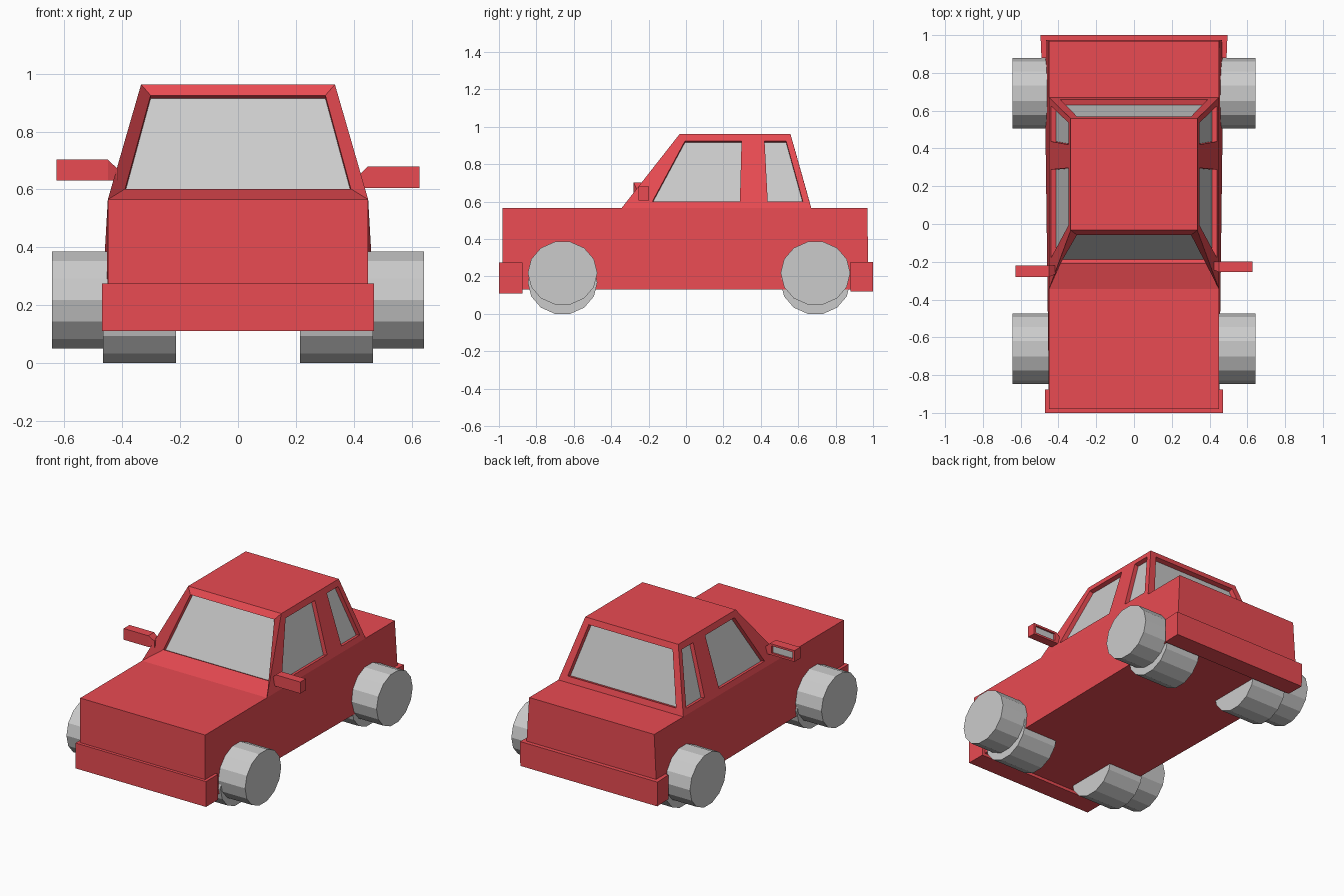
import bpy, bmesh, math
from mathutils import Vector

if "Cube" in bpy.data.objects:
    bpy.data.objects.remove(bpy.data.objects["Cube"])

red = bpy.data.materials.new("red_paint")
red.diffuse_color = (0.82, 0.07, 0.085, 1)
red.use_nodes = True
red.node_tree.nodes["Principled BSDF"].inputs["Base Color"].default_value = red.diffuse_color


def make(name, bm, mat=None, fix=True):
    if fix:
        bmesh.ops.recalc_face_normals(bm, faces=bm.faces)
    me = bpy.data.meshes.new(name)
    bm.to_mesh(me)
    bm.free()
    ob = bpy.data.objects.new(name, me)
    bpy.context.collection.objects.link(ob)
    if mat:
        me.materials.append(mat)
    return ob


def hexa(name, bottom, top, mat=red):
    """Six-sided block from two matching rings of four points."""
    bm = bmesh.new()
    a = [bm.verts.new(p) for p in bottom]
    b = [bm.verts.new(p) for p in top]
    bm.faces.new(a)
    bm.faces.new(b)
    for i in range(4):
        j = (i + 1) % 4
        bm.faces.new((a[i], a[j], b[j], b[i]))
    return make(name, bm, mat)


def rect(xf, y0, xr, y1, z):
    return [(-xf, y0, z), (xf, y0, z), (xr, y1, z), (-xr, y1, z)]


def box(name, x0, x1, y0, y1, z0, z1):
    ring = lambda z: [(x0, y0, z), (x1, y0, z), (x1, y1, z), (x0, y1, z)]
    return hexa(name, ring(z0), ring(z1))


# Lower body, flaring slightly at the rear bottom
hexa("body", rect(.45, -.98, .475, .975, .13), rect(.45, -.98, .45, .97, .565))

# Bumpers
box("front_bumper", -.47, .47, -1, -.875, .11, .275)
hexa("rear_bumper", rect(.49, .88, .493, 1, .12), rect(.49, .88, .495, 1, .278))

# Wheels: an outer one and a lower inner one at each corner
def wheel(name, x0, x1, y, z, n=14, ry=.186, rz=.172):
    bm = bmesh.new()
    rings = [[bm.verts.new((x, y + ry * math.cos(math.tau * i / n),
                            z + rz * math.sin(math.tau * i / n))) for i in range(n)]
             for x in (x0, x1)]
    for r in rings:
        bm.faces.new(r)
    for i in range(n):
        j = (i + 1) % n
        bm.faces.new((rings[0][i], rings[0][j], rings[1][j], rings[1][i]))
    make(name, bm)


for end, y in (("front", -.66), ("rear", .692)):
    for side, s in (("right", 1), ("left", -1)):
        wheel(f"{end}_{side}_wheel", s * .395, s * .643, y, .218)
        wheel(f"{end}_{side}_inner_wheel", s * .215, s * .466, y, .168)

# Cabin shell with recessed windows
cab, glass = bmesh.new(), bmesh.new()


def quad(bm, *pts):
    bm.faces.new([bm.verts.new(p) for p in pts])


def recess(hole, depth):
    """Window reveal and pane; hole points run anticlockwise seen from outside."""
    h = [Vector(p) for p in hole]
    n = (h[1] - h[0]).cross(h[3] - h[0]).normalized()
    back = [p - n * depth for p in h]
    for i in range(4):
        j = (i + 1) % 4
        quad(cab, h[i], h[j], back[j], back[i])
    quad(glass, *back)


def end_wall(outer, hole, depth):
    for i in range(4):
        j = (i + 1) % 4
        quad(cab, outer[i], outer[j], hole[j], hole[i])
    recess(hole, depth)


B, T = .565, .963
base, roof = rect(.45, -.345, .45, .67, B), rect(.335, -.033, .335, .558, T)
quad(cab, *roof)
end_wall([base[0], base[1], roof[1], roof[0]],
         [(-.39, -.21, .602), (.39, -.21, .602), (.302, -.058, .925), (-.302, -.058, .925)], .025)
end_wall([base[2], base[3], roof[3], roof[2]],
         [(.39, .66, .602), (-.39, .66, .602), (-.302, .569, .925), (.302, .569, .925)], .03)

for s in (1, -1):
    def P(y, z):
        return (s * (.45 - .115 * (z - B) / (T - B)), y, z)

    lo, hi = .6, .925
    door = [P(-.18, lo), P(.288, lo), P(.297, hi), P(-.005, hi)]
    rear = [P(.437, lo), P(.625, lo), P(.535, hi), P(.42, hi)]
    b0, b1, t1, t0 = P(-.345, B), P(.67, B), P(.558, T), P(-.033, T)
    for f in ((b0, b1, rear[1], rear[0], door[1], door[0]),
              (t1, t0, door[3], door[2], rear[3], rear[2]),
              (b0, door[0], door[3], t0),
              (door[1], rear[0], rear[3], door[2]),
              (rear[1], b1, t1, rear[2])):
        quad(cab, *(f if s > 0 else f[::-1]))
    for hole in (door, rear):
        recess(hole if s > 0 else hole[::-1], .028)

bmesh.ops.remove_doubles(cab, verts=cab.verts, dist=1e-4)
make("cabin", cab, red)
make("windows", glass, fix=False)


# Wing mirrors: bracket, housing with hollow back, and glass
def mirror(side, s, y0, y1, z0, z1):
    xa, xb, m = s * .45, s * .627, .013
    house = bmesh.new()
    fr = [(xa, y0, z0), (xb, y0, z0), (xb, y0, z1), (xa, y0, z1)]
    bk = [(x, y1, z) for x, y, z in fr]
    ia, ib = xa + s * m, xb - s * m
    lip = [(ia, y1, z0 + m), (ib, y1, z0 + m), (ib, y1, z1 - m), (ia, y1, z1 - m)]
    deep = [(x, y1 - .012, z) for x, y, z in lip]
    quad(house, *fr)
    for a, b in ((fr, bk), (bk, lip), (lip, deep)):
        for i in range(4):
            j = (i + 1) % 4
            quad(house, a[i], a[j], b[j], b[i])
    bmesh.ops.remove_doubles(house, verts=house.verts, dist=1e-5)
    make(f"{side}_mirror_housing", house, red)
    pane = bmesh.new()
    quad(pane, *(deep[::-1] if s > 0 else deep))
    make(f"{side}_mirror_glass", pane, fix=False)
    inner = [(s * .415, y0 + .015, z0), (s * .415, y1, z0),
             (s * .415, y1, z0 + .04), (s * .415, y0 + .015, z0 + .04)]
    outer = [(xa, y0, z0), (xa, y1, z0), (xa, y1, z1), (xa, y0, z1)]
    hexa(f"{side}_mirror_bracket", inner, outer)


mirror("right", 1, -.255, -.198, .605, .68)
mirror("left", -1, -.28, -.22, .63, .703)
